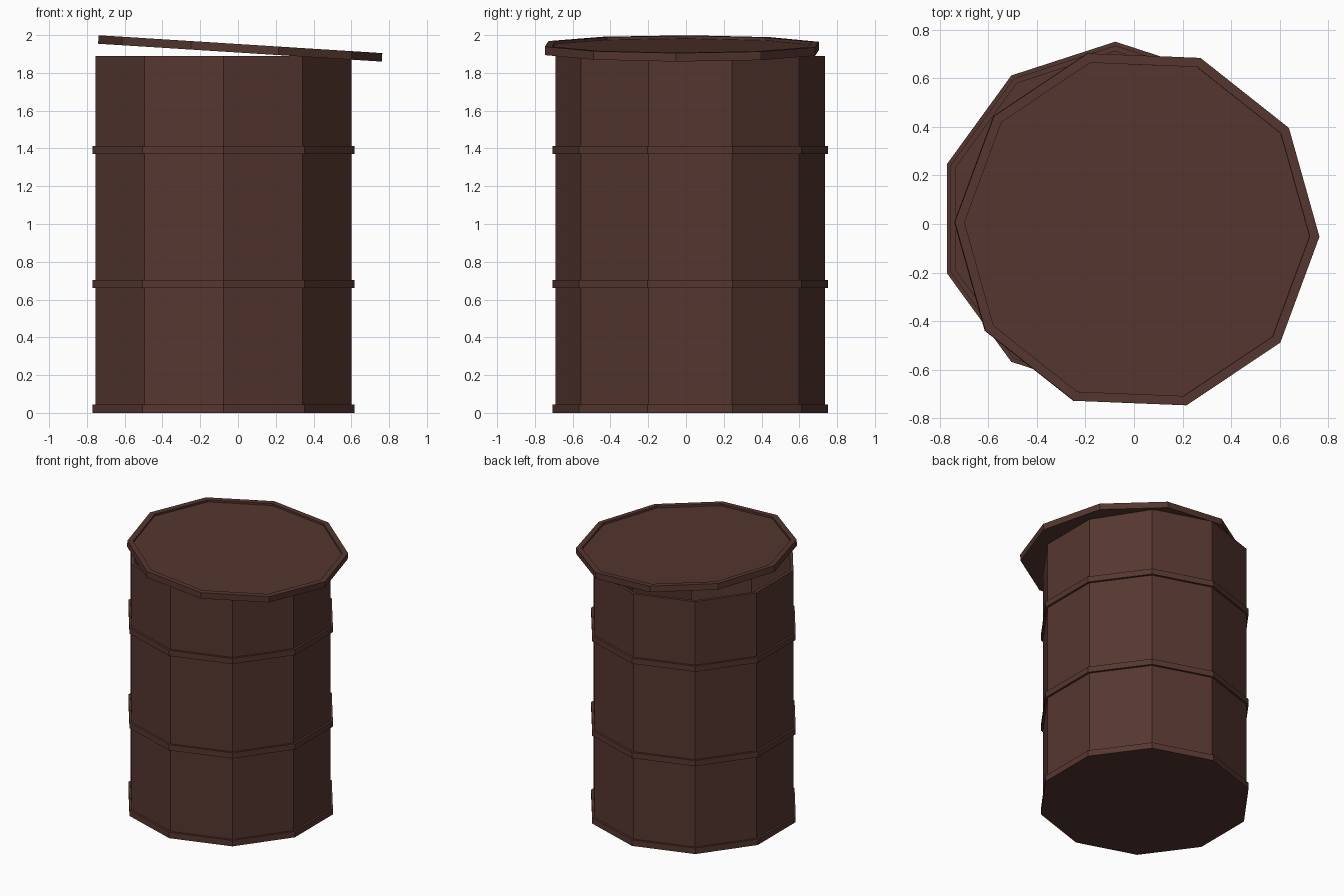
import bpy, bmesh, math
from mathutils import Matrix

if "Cube" in bpy.data.objects:
    bpy.data.objects.remove(bpy.data.objects["Cube"])

SIDES = 10

rust = bpy.data.materials.new("dark_rust_brown")
rust.diffuse_color = (0.091, 0.037, 0.0285, 1)
rust.use_nodes = True
rust.node_tree.nodes["Principled BSDF"].inputs["Base Color"].default_value = rust.diffuse_color


def lathe(name, profile, start_deg, matrix):
    """Spin a closed (radius, z) profile into a faceted solid, ends capped."""
    bm = bmesh.new()
    rings = []
    for r, z in profile:
        ring = []
        for i in range(SIDES):
            a = math.radians(start_deg) + 2 * math.pi * i / SIDES
            ring.append(bm.verts.new((r * math.cos(a), r * math.sin(a), z)))
        rings.append(ring)
    for lo, hi in zip(rings, rings[1:]):
        for i in range(SIDES):
            j = (i + 1) % SIDES
            bm.faces.new((lo[i], lo[j], hi[j], hi[i]))
    bm.faces.new(rings[0][::-1])
    bm.faces.new(rings[-1])
    bmesh.ops.recalc_face_normals(bm, faces=bm.faces)
    mesh = bpy.data.meshes.new(name)
    bm.to_mesh(mesh)
    bm.free()
    mesh.materials.append(rust)
    obj = bpy.data.objects.new(name, mesh)
    obj.matrix_world = matrix
    bpy.context.collection.objects.link(obj)
    return obj


# Barrel: open drum with three raised hoops and a thin wall
R, HOOP, INNER, TOP = 0.713, 0.729, 0.69, 1.89
profile = [(HOOP, 0), (HOOP, 0.045), (R, 0.045)]
for z in (0.66, 1.37):
    profile += [(R, z), (HOOP, z), (HOOP, z + 0.043), (R, z + 0.043)]
profile += [(R, TOP), (INNER, TOP), (INNER, 0.03)]
lathe("barrel", profile, -90, Matrix.Translation((-0.077, 0.022, 0)))

# Lid: tilted, off-centre disc with a shallow recessed top
lid = [(0.753, -0.045), (0.753, 0), (0.713, 0), (0.713, -0.015)]
lathe("lid", lid, -2.3,
      Matrix.Translation((0.013, -0.022, 1.952)) @ Matrix.Rotation(math.radians(3.6), 4, 'Y'))
